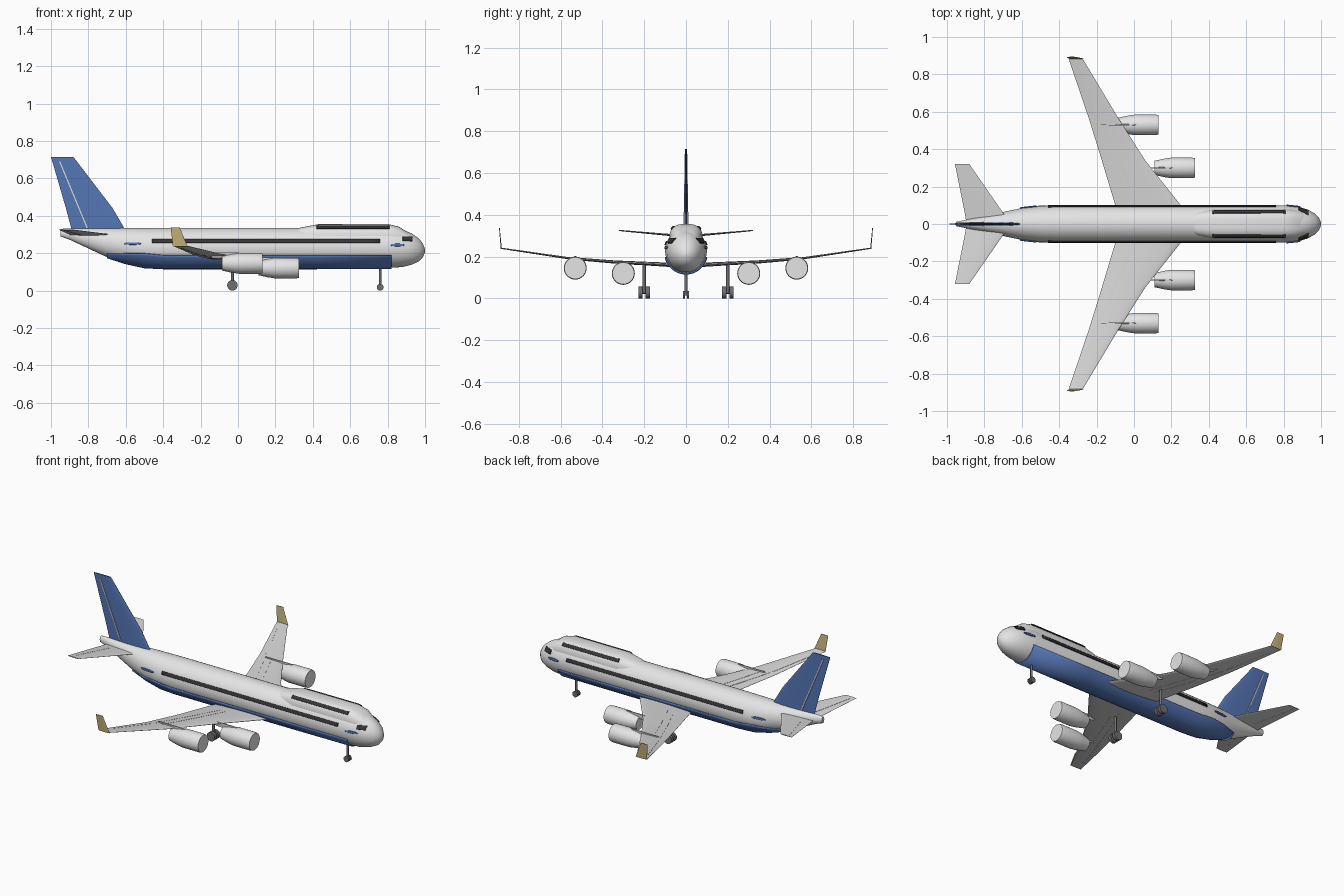
import bpy, bmesh, math
from mathutils import Vector

if "Cube" in bpy.data.objects:
    bpy.data.objects.remove(bpy.data.objects["Cube"])


def material(name, r, g, b):
    m = bpy.data.materials.new(name)
    m.use_nodes = True
    m.diffuse_color = (r, g, b, 1)
    m.node_tree.nodes["Principled BSDF"].inputs["Base Color"].default_value = (r, g, b, 1)
    return m


WHITE = material("hull white", 0.78, 0.78, 0.78)
GREY = material("wing grey", 0.68, 0.68, 0.68)
BLUE = material("livery blue", 0.09, 0.18, 0.46)
GOLD = material("winglet gold", 0.56, 0.46, 0.2)
DARK = material("window dark", 0.035, 0.035, 0.038)
METAL = material("gear metal", 0.16, 0.16, 0.16)
made = []


def grid(name, rows, mat, closed=True, caps=True, thickness=0):
    """Skin a list of equally long point rows."""
    bm = bmesh.new()
    vs = [[bm.verts.new(p) for p in row] for row in rows]
    n = len(vs[0])
    for a, b in zip(vs, vs[1:]):
        for i in range(n if closed else n - 1):
            j = (i + 1) % n
            bm.faces.new((a[i], a[j], b[j], b[i]))
    if closed and caps:
        bm.faces.new(vs[0])
        bm.faces.new(vs[-1])
    bmesh.ops.recalc_face_normals(bm, faces=bm.faces)
    me = bpy.data.meshes.new(name)
    bm.to_mesh(me)
    bm.free()
    ob = bpy.data.objects.new(name, me)
    bpy.context.collection.objects.link(ob)
    me.materials.append(mat)
    if thickness:
        mod = ob.modifiers.new("thickness", "SOLIDIFY")
        mod.thickness, mod.offset = thickness, 0
    made.append(ob)
    return ob


def lerp_table(table, x):
    """Interpolate the rows of a table sorted by its first column."""
    x = min(max(x, table[0][0]), table[-1][0])
    for a, b in zip(table, table[1:]):
        if x <= b[0]:
            t = (x - a[0]) / (b[0] - a[0])
            return [p + (q - p) * t for p, q in zip(a, b)][1:]


def spow(v, e):
    return math.copysign(abs(v) ** e, v)


def tube(name, stations, mat, power=2, y=0, sides=40):
    """Loft oval rings (x, centre z, half width, half height) along x."""
    rows = []
    for x, zc, ry, rz in stations:
        angles = [math.tau * i / sides for i in range(sides)]
        rows.append([(x, y + ry * spow(math.cos(a), 2 / power),
                      zc + rz * spow(math.sin(a), 2 / power)) for a in angles])
    return grid(name, rows, mat)


def side_patch(name, stations, x0, x1, z0, z1, mat, side, power=2, taper=0):
    """Thin plate lying on the side of a lofted body."""
    rows, steps = [], 24
    for i in range(steps + 1):
        x = x0 + (x1 - x0) * i / steps
        zc, ry, rz = lerp_table(stations, x)
        squeeze = 1 - taper * abs(2 * i / steps - 1) ** 3
        row = []
        for j in range(5):
            z = (z0 + z1) / 2 + (z1 - z0) * (j / 4 - 0.5) * squeeze
            d = min(abs((z - zc) / rz), 0.98)
            row.append((x, side * (ry * (1 - d ** power) ** (1 / power) + 0.003), z))
        rows.append(row)
    return grid(name, rows, mat, closed=False, thickness=0.006)


def half_thick(u):
    return 1.5 * math.sqrt(u) * (1 - u) ** 0.9 + 0.06


def panel(name, sections, mat, across, flat=False):
    """Loft sections (leading point, trailing point, thickness) into a blade."""
    across = Vector(across)
    us = [0, 1] if flat else [0, 0.02, 0.08, 0.2, 0.35, 0.55, 0.78, 1]
    rows = []
    for le, te, th in sections:
        le, te = Vector(le), Vector(te)
        top = [le.lerp(te, u) + across * th / 2 * (1 if flat else half_thick(u)) for u in us]
        low = [le.lerp(te, u) - across * th / 2 * (1 if flat else half_thick(u)) for u in us]
        rows.append(top + low[::-1])
    return grid(name, rows, mat)


def rod(name, a, b, r, mat, sides=20):
    """Cylinder between two points."""
    a, b = Vector(a), Vector(b)
    turn = (b - a).to_track_quat("Z", "Y")
    ring = [turn @ Vector((r * math.cos(math.tau * i / sides), r * math.sin(math.tau * i / sides), 0))
            for i in range(sides)]
    return grid(name, [[a + p for p in ring], [b + p for p in ring]], mat)


# Fuselage and upper deck
body = [(-0.95, 0.31, 0.012, 0.02), (-0.9, 0.302, 0.022, 0.03), (-0.71, 0.258, 0.062, 0.075),
        (-0.6, 0.241, 0.085, 0.093), (-0.5, 0.23, 0.097, 0.104), (-0.4, 0.228, 0.1, 0.107),
        (0.8, 0.228, 0.1, 0.107), (0.88, 0.226, 0.092, 0.1), (0.93, 0.222, 0.077, 0.083),
        (0.97, 0.217, 0.054, 0.059), (0.99, 0.214, 0.031, 0.034), (1.0, 0.213, 0.008, 0.008)]
deck = [(0.27, 0.28, 0.04, 0.04), (0.34, 0.272, 0.066, 0.066), (0.43, 0.268, 0.081, 0.087),
        (0.8, 0.268, 0.081, 0.088), (0.86, 0.262, 0.076, 0.08), (0.92, 0.25, 0.058, 0.052)]
tube("fuselage", body, WHITE)
tube("upper_deck", deck, WHITE, power=3)

# Blue belly shell
rows = []
for x in (-0.7, -0.6, -0.5, -0.4, 0, 0.4, 0.82):
    zc, ry, rz = lerp_table(body, x)
    start = math.asin(((0.2 if x < -0.45 else 0.19) - zc) / rz)
    sweep = -math.pi - 2 * start
    rows.append([(x, (ry + 0.003) * math.cos(start + sweep * i / 24),
                  zc + (rz + 0.003) * math.sin(start + sweep * i / 24)) for i in range(25)])
grid("belly", rows, BLUE, closed=False, thickness=0.008)

# Tail fin and rudder seam
panel("tail_fin", [((-0.6, 0, 0.32), (-0.888, 0, 0.32), 0.026),
                   ((-0.67, 0, 0.44), (-0.92, 0, 0.44), 0.022),
                   ((-0.88, 0, 0.715), (-1.0, 0, 0.715), 0.012)], BLUE, (0, 1, 0))
panel("rudder_seam", [((-0.803, 0, 0.335), (-0.81, 0, 0.335), 0.024),
                      ((-0.95, 0, 0.69), (-0.957, 0, 0.69), 0.013)], GREY, (0, 1, 0), True)

# Distance out, leading x, trailing x, z, thickness
wing = [(0, 0.33, -0.07, 0.155, 0.034), (0.1, 0.25, -0.1, 0.162, 0.03),
        (0.34, 0.06, -0.172, 0.174, 0.022), (0.56, -0.08, -0.24, 0.192, 0.016),
        (0.885, -0.275, -0.35, 0.24, 0.009)]
stab = [(0, -0.66, -0.895, 0.296, 0.018), (0.06, -0.7, -0.905, 0.302, 0.016),
        (0.32, -0.88, -0.957, 0.325, 0.008)]


def blade(name, table, side):
    panel(name, [((le, side * y, z), (te, side * y, z), th) for y, le, te, z, th in table],
          GREY, (0, 0, 1))


def seam(name, table, side, y0, u0, y1, u1):
    """Raised hinge strip along a wing, from chord share u0 to u1."""
    sections = []
    for i in range(9):
        y, u = y0 + (y1 - y0) * i / 8, u0 + (u1 - u0) * i / 8
        le, te, z, th = lerp_table(table, y)
        x = le + (te - le) * u
        sections.append(((x + 0.004, side * y, z), (x - 0.004, side * y, z), th * half_thick(u) + 0.002))
    panel(name, sections, GREY, (0, 0, 1), True)


for side, tag in ((1, "port"), (-1, "starboard")):
    # Wings, tailplanes and their seams
    blade("wing_" + tag, wing, side)
    blade("tailplane_" + tag, stab, side)
    seam("aileron_seam_" + tag, wing, side, 0.57, 0.75, 0.82, 0.78)
    seam("flap_seam_" + tag, wing, side, 0.16, 0.7, 0.55, 0.74)
    seam("spoiler_seam_" + tag, wing, side, 0.16, 0.58, 0.55, 0.48)
    seam("elevator_seam_" + tag, stab, side, 0.07, 0.7, 0.3, 0.7)
    panel("winglet_" + tag, [((-0.27, side * 0.884, 0.237), (-0.348, side * 0.884, 0.237), 0.008),
                             ((-0.312, side * 0.893, 0.338), (-0.36, side * 0.893, 0.338), 0.005)],
          GOLD, (0, 1, 0))

    # Engines with pylons
    for place, y, dx, zc in (("inner", 0.3, 0.11, 0.12), ("outer", 0.53, -0.085, 0.145)):
        shape = ((0, 0.038), (0.05, 0.049), (0.09, 0.055), (0.2, 0.055), (0.215, 0.052))
        tube(f"engine_{place}_{tag}", [(dx + x, zc, r, r) for x, r in shape], WHITE,
             y=side * y, sides=32)
        panel(f"pylon_{place}_{tag}", [((dx + 0.15, side * y, zc + 0.03), (dx - 0.05, side * y, zc + 0.03), 0.012),
                                       ((dx + 0.09, side * y, zc + 0.058), (dx - 0.1, side * y, zc + 0.058), 0.01)],
              GREY, (0, 1, 0))

    # Windows and blue door accents
    side_patch("cabin_windows_" + tag, body, -0.46, 0.76, 0.255, 0.274, DARK, side)
    side_patch("deck_windows_" + tag, deck, 0.42, 0.81, 0.331, 0.345, DARK, side, power=3)
    side_patch("cockpit_window_" + tag, body, 0.88, 0.932, 0.265, 0.288, DARK, side)
    side_patch("front_accent_" + tag, body, 0.815, 0.89, 0.237, 0.25, BLUE, side, taper=0.6)
    side_patch("rear_accent_" + tag, body, -0.61, -0.52, 0.245, 0.257, BLUE, side, taper=0.6)

    # Main landing gear
    y = side * 0.2
    rod("main_strut_" + tag, (-0.03, y, 0.028), (-0.03, y, 0.168), 0.008, METAL)
    for k in (-1, 1):
        rod(f"main_wheel_{tag}_{'outer' if k == side else 'inner'}", (-0.03, y + k * 0.007, 0.028),
            (-0.03, y + k * 0.027, 0.028), 0.028, METAL, 24)
    rod("main_axle_" + tag, (-0.03, y - 0.01, 0.028), (-0.03, y + 0.01, 0.028), 0.006, METAL)

    # Nose wheel pair
    rod("nose_wheel_" + tag, (0.76, side * 0.004, 0.018), (0.76, side * 0.015, 0.018), 0.018, METAL, 24)

rod("nose_strut", (0.76, 0, 0.018), (0.76, 0, 0.13), 0.007, METAL)
rod("nose_axle", (0.76, -0.008, 0.018), (0.76, 0.008, 0.018), 0.005, METAL)

# Smooth shading with sharp creases
bpy.ops.object.select_all(action="DESELECT")
for ob in made:
    ob.select_set(True)
bpy.context.view_layer.objects.active = made[0]
bpy.ops.object.shade_smooth_by_angle(angle=math.radians(35))
